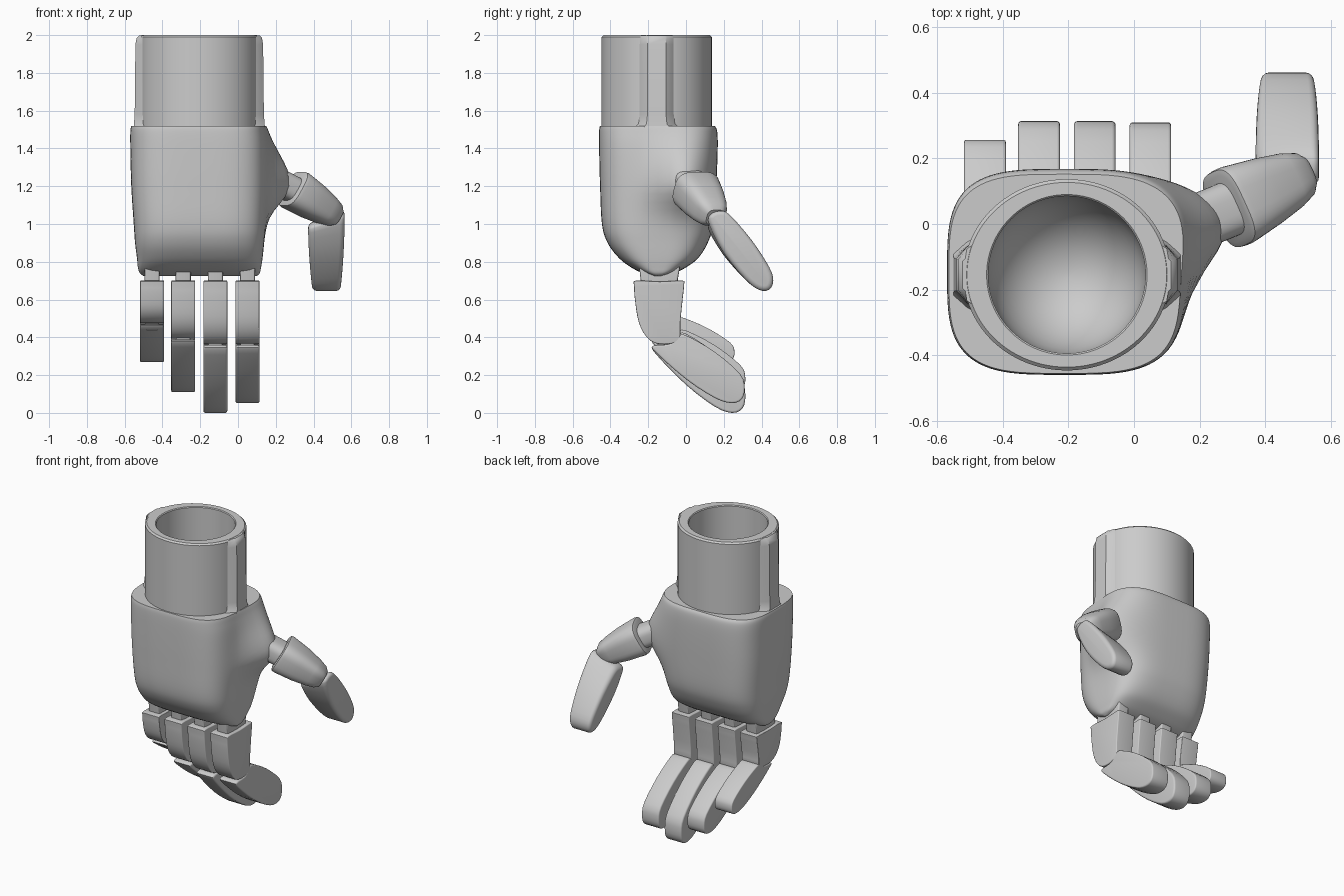
import bpy, bmesh, math
from mathutils import Vector

if "Cube" in bpy.data.objects:
    bpy.data.objects.remove(bpy.data.objects["Cube"])


def spline(pts, steps, closed=False):
    """Catmull-Rom resampling of tuples."""
    n, out = len(pts), []
    get = (lambda i: Vector(pts[i % n])) if closed else (lambda i: Vector(pts[min(max(i, 0), n - 1)]))
    for i in range(n if closed else n - 1):
        a, b, c, d = (get(i + k) for k in (-1, 0, 1, 2))
        for s in range(steps):
            t = s / steps
            out.append(0.5 * (2 * b + (c - a) * t + (2 * a - 5 * b + 4 * c - d) * t * t
                              + (3 * b - a - 3 * c + d) * t ** 3))
    if not closed:
        out.append(Vector(pts[-1]))
    return out


def finish(name, bm, angle=40):
    bmesh.ops.recalc_face_normals(bm, faces=bm.faces)
    me = bpy.data.meshes.new(name)
    bm.to_mesh(me)
    bm.free()
    ob = bpy.data.objects.new(name, me)
    bpy.context.collection.objects.link(ob)
    bpy.ops.object.select_all(action='DESELECT')
    ob.select_set(True)
    bpy.context.view_layer.objects.active = ob
    bpy.ops.object.shade_smooth_by_angle(angle=math.radians(angle))
    return ob


def loft(name, rings, loop=False, angle=40):
    """Skin a list of equal-sized rings; cap the ends unless looped."""
    bm = bmesh.new()
    vr = [[bm.verts.new(p) for p in r] for r in rings]
    n = len(vr[0])
    for a, b in zip(vr, vr[1:] + (vr[:1] if loop else [])):
        for i in range(n):
            j = (i + 1) % n
            bm.faces.new((a[i], a[j], b[j], b[i]))
    if not loop:
        bm.faces.new(vr[0])
        bm.faces.new(vr[-1])
    return finish(name, bm, angle)


def oval(n, power, count):
    """Unit superellipse points."""
    e = 2 / power
    pts = []
    for i in range(count):
        a = 2 * math.pi * i / count
        c, s = math.cos(a), math.sin(a)
        pts.append((math.copysign(abs(c) ** e, c), math.copysign(abs(s) ** e, s)))
    return pts


def slab(name, profile, xc, width, bevel, smooth=3):
    """Side profile (y, z) extruded along x with rounded rims."""
    bm = bmesh.new()
    pts = spline(profile, smooth, True) if smooth else [Vector(p) for p in profile]
    f = bm.faces.new([bm.verts.new((xc - width / 2, p.x, p.y)) for p in pts])
    top = bmesh.ops.extrude_face_region(bm, geom=[f])
    bmesh.ops.translate(bm, vec=(width, 0, 0),
                        verts=[v for v in top['geom'] if isinstance(v, bmesh.types.BMVert)])
    rims = [e for e in bm.edges if abs(e.verts[0].co.x - e.verts[1].co.x) < 1e-6]
    bmesh.ops.bevel(bm, geom=rims, offset=bevel, segments=4, profile=0.5,
                    affect='EDGES', clamp_overlap=True)
    return finish(name, bm, 45)


def tapered(name, a, b, stations, power):
    """Rounded bar from a to b; stations are (t, half width, half thickness)."""
    a, b = Vector(a), Vector(b)
    axis = (b - a).normalized()
    u = axis.cross(Vector((0, 0, 1))).normalized()
    v = u.cross(axis)
    shape = oval(1, power, 40)
    return loft(name, [[a + (b - a) * t + u * w * p + v * h * q for p, q in shape]
                       for t, w, h in stations])


CX, CY, N = -0.205, -0.155, 96

# Palm shell: outer levels (z, xmin, xmax, ymin, ymax), then down into the socket
levels = [(0.725, -.50, .10, -.18, -.12), (0.74, -.52, .115, -.23, -.06),
          (0.77, -.53, .122, -.29, .0), (0.82, -.535, .13, -.355, .065),
          (0.90, -.545, .138, -.415, .115), (1.0, -.552, .145, -.445, .145),
          (1.2, -.565, .15, -.455, .16), (1.4, -.57, .15, -.46, .168),
          (1.49, -.57, .143, -.46, .165), (1.52, -.565, .138, -.456, .152)]
rings = []
for z, x0, x1, y0, y1 in spline(levels, 5):
    ring = []
    for p, q in oval(1, 3.5, N):
        x = (x0 + x1) / 2 + p * (x1 - x0) / 2
        y = (y0 + y1) / 2 + q * (y1 - y0) / 2
        # thumb mount bulge
        w = min(max((x + .15) / .28, 0), 1)
        w = w * w * (3 - 2 * w)
        sz = .21 if z > 1.21 else .14
        x += .135 * w * math.exp(-((z - 1.21) / sz) ** 2 - ((y + .0) / .17) ** 2)
        ring.append((x, y, z))
    rings.append(ring)
circle = oval(1, 2, N)
socket = [(.24, 1.52), (.24, 1.1)] + [(.24 * math.cos(t), 1.1 - .28 * math.sin(t))
                                      for t in [math.radians(10 * k) for k in range(1, 9)]] + [(.01, .82)]
rings += [[(CX + p * r, CY + q * r, z) for p, q in circle] for r, z in socket]
loft("palm", rings)

# Wrist cuff: open tube
section = [(.315, .292, 1.50), (.315, .292, 1.99), (.305, .282, 2.0), (.245, .245, 2.0),
           (.24, .24, 1.995), (.24, .24, 1.50)]
loft("wrist_cuff", [[(CX + p * a, CY + q * b, z) for p, q in circle] for a, b, z in section], True)

# Side ribs on the cuff, flaring into the palm
for side, label in ((-1, "left"), (1, "right")):
    out = [(.348, 1.50, .085), (.346, 1.53, .062), (.342, 1.58, .057), (.338, 1.95, .057),
           (.332, 1.985, .055), (.318, 1.999, .05)]
    loft("cuff_rib_" + label,
         [[(CX + side * x, CY + s * h, z) for x, s, h in
           ((.27, -1, h + .05), (.305, -1, h + .03), (o - .008, -1, h), (o, -1, h - .008),
            (o, 1, h - .008), (o - .008, 1, h), (.305, 1, h + .03), (.27, 1, h + .05))]
          for o, z, h in out])

# Fingers: (name, x, joint z, tip length scale y, z)
proximal = [(-.265, .70), (-.275, .67), (-.268, .58), (-.25, .48), (-.215, .41), (-.165, .37),
            (-.09, .365), (-.035, .39), (-.03, .48), (-.018, .60), (-.01, .68), (-.02, .70),
            (-.14, .695)]
distal = [(-.175, .355), (-.155, .315), (0, .18), (.15, .083), (.24, .055), (.295, .075),
          (.31, .135), (.285, .21), (.15, .325), (.01, .405), (-.035, .41), (-.085, .365)]
fingers = [("little", -.455, .47, .87, .66), ("ring", -.29, .39, 1.01, .92),
           ("middle", -.12, .36, 1.01, 1.18), ("index", .05, .36, 1, 1.01)]
for name, x, zj, sy, sz in fingers:
    k = (.70 - zj) / .34
    slab(name + "_finger_base", [(y, zj + (z - .36) * k) for y, z in proximal], x, .127, .025)
    slab(name + "_finger_tip", [(-.1 + (y + .1) * sy, zj + (z - .36) * sz) for y, z in distal],
         x, .127, .032)
    # narrow hinges at knuckle and middle joint
    slab(name + "_knuckle", [(-.25, .79), (-.235, .66), (-.05, .66), (-.03, .79)], x, .08, .01, 0)
    slab(name + "_hinge", [(-.15, zj + .05), (-.15, zj - .03), (-.06, zj - .05), (-.04, zj + .06)],
         x, .075, .01, 0)

# Thumb: mounting pin, tapered base, hinge and tip
tapered("thumb_pin", (.18, 0, 1.24), (.35, .07, 1.15),
        [(0, .085, .07), (1, .085, .07)], 3)
tapered("thumb_base", (.285, .045, 1.19), (.525, .155, 1.035),
        [(0, .105, .09), (.02, .122, .104), (.08, .125, .107), (.45, .108, .097),
         (.75, .09, .08), (.92, .072, .066), (1, .05, .045)], 3.2)
slab("thumb_hinge", [(.11, 1.04), (.17, .95), (.23, .98), (.18, 1.06)], .47, .09, .01, 0)
tip = slab("thumb_tip", [(.125, 1.02), (.125, .975), (.20, .84), (.31, .71), (.385, .652),
                         (.44, .652), (.462, .70), (.44, .77), (.35, .90), (.235, 1.02),
                         (.18, 1.04)], .468, .19, .055)
for v in tip.data.vertices:  # narrow towards the end, slant the joint face
    t = min(max((1.04 - v.co.z) / .4, 0), 1)
    d = v.co.x - .468
    v.co.x = .468 + d * (1.02 - .25 * t * t)
    v.co.z += d * .4 * (1 - t) ** 2
